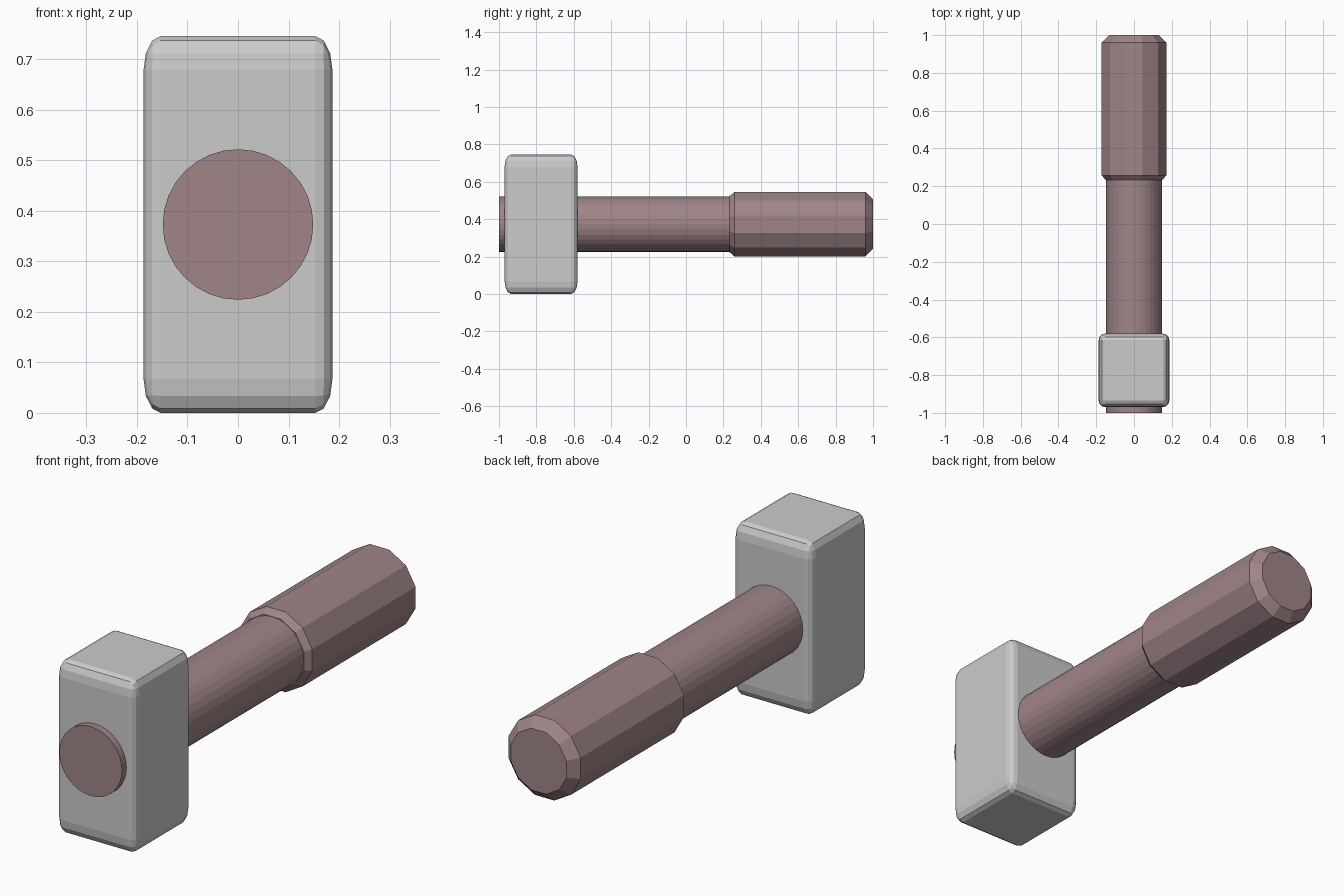
import bpy, bmesh, math

if "Cube" in bpy.data.objects:
    bpy.data.objects.remove(bpy.data.objects["Cube"])

AXIS_Z = 0.373  # height of the handle centre line

wood = bpy.data.materials.new("brown_wood")
wood.diffuse_color = (0.35, 0.235, 0.245, 1)
wood.use_nodes = True
wood.node_tree.nodes["Principled BSDF"].inputs["Base Color"].default_value = wood.diffuse_color


def add_object(name, bm, material=None):
    bmesh.ops.recalc_face_normals(bm, faces=bm.faces)
    mesh = bpy.data.meshes.new(name)
    bm.to_mesh(mesh)
    bm.free()
    ob = bpy.data.objects.new(name, mesh)
    bpy.context.collection.objects.link(ob)
    if material:
        mesh.materials.append(material)
    return ob


def turned_part(name, profile, sides, phase):
    """Capped flat-sided solid along y from (y, radius) pairs."""
    bm = bmesh.new()
    rings = []
    for y, r in profile:
        angles = [phase + 2 * math.pi * i / sides for i in range(sides)]
        rings.append([bm.verts.new((r * math.cos(a), y, AXIS_Z + r * math.sin(a)))
                      for a in angles])
    for a, b in zip(rings, rings[1:]):
        for i in range(sides):
            j = (i + 1) % sides
            bm.faces.new((a[i], a[j], b[j], b[i]))
    bm.faces.new(rings[0])
    bm.faces.new(rings[-1])
    return add_object(name, bm, wood)


# Hammer head: bevelled cube stretched to size, so the bevel is taller in z
bm = bmesh.new()
bmesh.ops.create_cube(bm, size=2)
bmesh.ops.bevel(bm, geom=bm.edges[:], offset=0.18, segments=3, profile=0.5,
                affect='EDGES')
bmesh.ops.scale(bm, vec=(0.187, 0.195, 0.373), verts=bm.verts)
bmesh.ops.translate(bm, vec=(0, -0.775, 0.375), verts=bm.verts)
head = add_object("hammer_head", bm)

# Round shaft through the head and into the grip
turned_part("shaft", [(-1.0, 0.149), (0.25, 0.149)], 32, 0)

# Twelve-sided grip with chamfered ends
turned_part("grip", [(0.233, 0.155), (0.258, 0.178), (0.96, 0.178), (1.0, 0.137)],
            12, math.radians(15))

# Settle the head exactly on the floor
low = min(v.co.z for v in head.data.vertices)
head.location.z = -low
